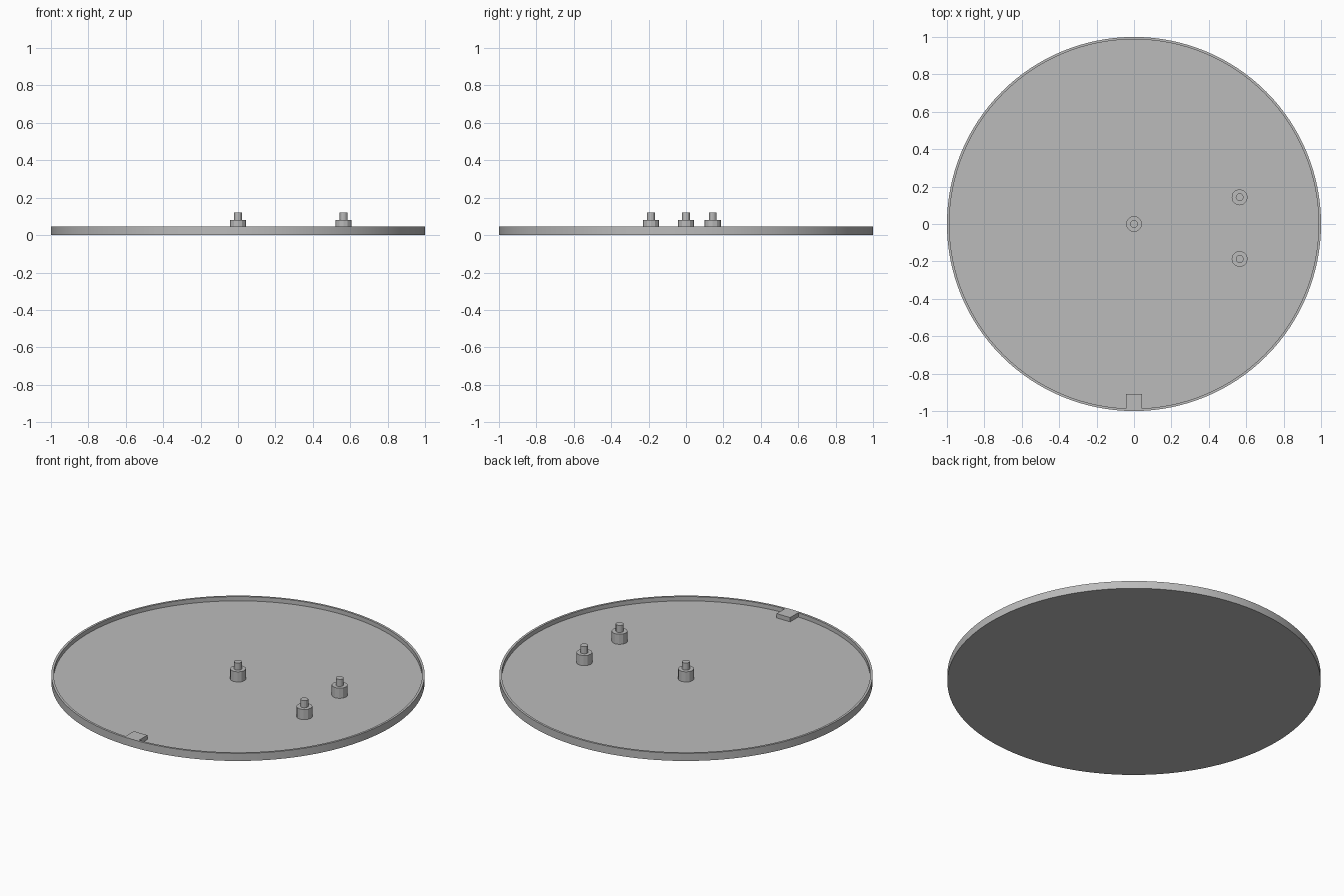
import bpy
import bmesh
from math import cos, sin, pi, asin

cube = bpy.data.objects.get("Cube")
if cube:
    bpy.data.objects.remove(cube, do_unlink=True)

RIM_R, INNER_R = 1.0, 0.987
RIM_Z, FLOOR_Z = 0.045, 0.02

grey = bpy.data.materials.new("plain grey")
grey.use_nodes = True
colour = (0.5, 0.5, 0.5, 1)
grey.diffuse_color = colour
grey.node_tree.nodes["Principled BSDF"].inputs["Base Color"].default_value = colour


def finish(name, bm, location=(0, 0, 0), smooth=None):
    bmesh.ops.recalc_face_normals(bm, faces=bm.faces)
    mesh = bpy.data.meshes.new(name)
    bm.to_mesh(mesh)
    bm.free()
    mesh.materials.append(grey)
    obj = bpy.data.objects.new(name, mesh)
    bpy.context.collection.objects.link(obj)
    obj.location = location
    if smooth:
        bpy.ops.object.select_all(action="DESELECT")
        obj.select_set(True)
        bpy.context.view_layer.objects.active = obj
        bpy.ops.object.shade_smooth_by_angle(angle=smooth)
    return obj


def turned(name, profile, sides, location=(0, 0, 0), smooth=None):
    """Stack rings of (radius, height) and cap both ends."""
    bm = bmesh.new()
    rings = [[bm.verts.new((r * cos(2 * pi * i / sides), r * sin(2 * pi * i / sides), z))
              for i in range(sides)] for r, z in profile]
    for low, high in zip(rings, rings[1:]):
        for i in range(sides):
            j = (i + 1) % sides
            bm.faces.new((low[i], low[j], high[j], high[i]))
    bm.faces.new(rings[0])
    bm.faces.new(rings[-1])
    return finish(name, bm, location, smooth)


# Shallow round tray with a thin raised rim
turned("tray", [(RIM_R, 0), (RIM_R, RIM_Z), (INNER_R, RIM_Z), (INNER_R, FLOOR_Z)],
       128, smooth=pi / 6)

# Stepped pegs standing on the tray floor
pegs = {"centre_peg": (0, 0), "back_peg": (0.565, 0.143), "front_peg": (0.565, -0.187)}
for name, (x, y) in pegs.items():
    turned(name, [(0.043, 0), (0.043, 0.06), (0.021, 0.06), (0.021, 0.102)],
           12, (x, y, FLOOR_Z))

# Small tab at the front, flush with the rim and following its curve
bm = bmesh.new()
half = 0.044
outline = [(half, -0.91), (-half, -0.91)]
spread = asin(half / RIM_R)
for k in range(5):
    a = -pi / 2 - spread + spread * k / 2
    outline.append((0.999 * cos(a), 0.999 * sin(a)))
base = bm.faces.new([bm.verts.new((x, y, FLOOR_Z)) for x, y in outline])
top = bmesh.ops.extrude_face_region(bm, geom=[base])
bmesh.ops.translate(bm, vec=(0, 0, RIM_Z - FLOOR_Z + 0.0005),
                    verts=[v for v in top["geom"] if isinstance(v, bmesh.types.BMVert)])
finish("front_tab", bm)
